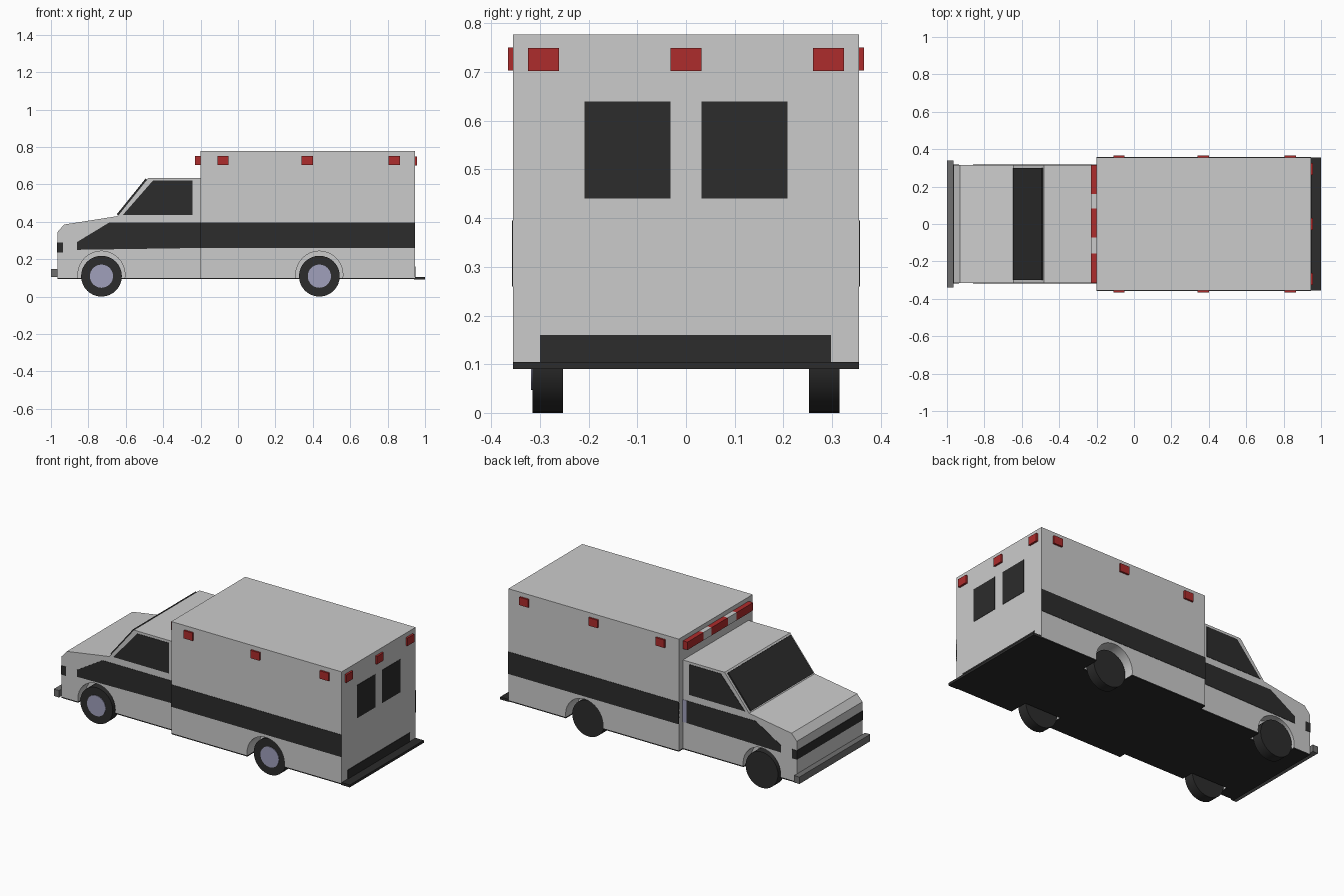
import bpy, bmesh
from math import pi
from mathutils import Matrix

if "Cube" in bpy.data.objects:
    bpy.data.objects.remove(bpy.data.objects["Cube"])


def material(name, r, g, b):
    m = bpy.data.materials.new(name)
    m.diffuse_color = (r, g, b, 1)
    m.use_nodes = True
    m.node_tree.nodes["Principled BSDF"].inputs["Base Color"].default_value = m.diffuse_color
    return m


DARK = material("dark", 0.025, 0.025, 0.025)
RED = material("red", 0.42, 0.025, 0.025)
HUB = material("hub_blue_grey", 0.35, 0.35, 0.5)
WHITE = material("white", 0.8, 0.8, 0.8)
TRIM = material("trim_grey", 0.16, 0.16, 0.16)


def finish(name, bm, mat=None):
    bmesh.ops.recalc_face_normals(bm, faces=bm.faces)
    me = bpy.data.meshes.new(name)
    bm.to_mesh(me)
    bm.free()
    ob = bpy.data.objects.new(name, me)
    bpy.context.collection.objects.link(ob)
    if mat:
        me.materials.append(mat)
    return ob


def prism(name, pts, y0, y1, mat=None):
    """Side profile in x,z extruded from y0 to y1."""
    bm = bmesh.new()
    face = bm.faces.new([bm.verts.new((x, y0, z)) for x, z in pts])
    new = bmesh.ops.extrude_face_region(bm, geom=[face])["geom"]
    verts = [v for v in new if isinstance(v, bmesh.types.BMVert)]
    bmesh.ops.translate(bm, verts=verts, vec=(0, y1 - y0, 0))
    return finish(name, bm, mat)


def box(name, x0, x1, y0, y1, z0, z1, mat=None):
    return prism(name, [(x0, z0), (x1, z0), (x1, z1), (x0, z1)], y0, y1, mat)


def disc(name, x, z, r, y0, y1, mat=None, sides=32):
    bm = bmesh.new()
    m = Matrix.Translation((x, (y0 + y1) / 2, z)) @ Matrix.Rotation(pi / 2, 4, 'X')
    bmesh.ops.create_cone(bm, cap_ends=True, segments=sides, radius1=r, radius2=r,
                          depth=abs(y1 - y0), matrix=m)
    ob = finish(name, bm, mat)
    bpy.context.view_layer.objects.active = ob
    ob.select_set(True)
    bpy.ops.object.shade_smooth_by_angle(angle=0.6)
    ob.select_set(False)
    return ob


# Main bodies and dark underside
cab = prism("cab", [(-0.965, 0.1), (-0.965, 0.345), (-0.93, 0.385), (-0.645, 0.43),
                    (-0.48, 0.635), (-0.2, 0.635), (-0.2, 0.1)], -0.315, 0.315)
rear = box("rear_box", -0.2, 0.945, -0.355, 0.355, 0.1, 0.777)
cab_floor = box("cab_floor", -0.965, -0.2, -0.315, 0.315, 0.093, 0.1, DARK)
rear_floor = box("rear_floor", -0.2, 0.945, -0.355, 0.355, 0.093, 0.1, DARK)

# Wheels, with wells cut out of the bodies
for label, wx, parts in (("front", -0.73, (cab, cab_floor)),
                         ("rear", 0.435, (rear, rear_floor))):
    for side, s in (("right", -1), ("left", 1)):
        well = disc(f"{label}_{side}_well_cutter", wx, 0.117, 0.126, s * 0.24, s * 0.4)
        well.hide_render = True
        well.hide_viewport = True
        for part in parts:
            mod = part.modifiers.new("wheel_well", 'BOOLEAN')
            mod.object = well
            mod.operation = 'DIFFERENCE'
            mod.solver = 'EXACT'
        disc(f"{label}_{side}_tyre", wx, 0.109, 0.109, s * 0.253, s * 0.315, DARK)
    disc(f"{label}_hub", wx, 0.109, 0.062, -0.31, -0.318, HUB)

# Side stripes, side windows and side lights
for side, s in (("right", -1), ("left", 1)):
    end = -0.2 if s < 0 else -0.225
    prism(f"{side}_cab_stripe", [(-0.86, 0.25), (-0.86, 0.292), (-0.69, 0.395),
                                 (end, 0.395), (end, 0.26)], s * 0.31, s * 0.317, DARK)
    box(f"{side}_box_stripe", -0.2, 0.945, s * 0.35, s * 0.357, 0.26, 0.395, DARK)
    prism(f"{side}_window", [(-0.617, 0.435), (-0.455, 0.62), (-0.243, 0.62),
                             (-0.243, 0.435)], s * 0.31, s * 0.317, DARK)
    for i, x in enumerate((-0.08, 0.37, 0.835)):
        box(f"{side}_side_light_{i}", x - 0.03, x + 0.03, s * 0.35, s * 0.366,
            0.703, 0.751, RED)
box("left_stripe_end", -0.225, -0.2, 0.31, 0.317, 0.26, 0.395, HUB)

# Windscreen
prism("windscreen", [(-0.641, 0.435), (-0.487, 0.626), (-0.494, 0.631), (-0.648, 0.44)],
      -0.3, 0.3, DARK)

# Front end
box("grille_band", -0.968, -0.935, -0.317, 0.317, 0.235, 0.29, DARK)
box("front_bumper", -1.0, -0.965, -0.34, 0.34, 0.105, 0.147, TRIM)

# Light bar above the cab
bar = (-0.315, -0.158, -0.073, 0.083, 0.16, 0.315)
for i in range(5):
    box(f"light_bar_{i}", -0.23, -0.2, bar[i], bar[i + 1], 0.703, 0.751,
        WHITE if i % 2 else RED)

# Rear doors, lights and step
for side, s in (("right", -1), ("left", 1)):
    box(f"{side}_rear_window", 0.94, 0.947, s * 0.032, s * 0.208, 0.44, 0.64, DARK)
for i, y in enumerate((-0.293, 0, 0.293)):
    box(f"rear_light_{i}", 0.94, 0.957, y - 0.032, y + 0.032, 0.702, 0.75, RED)
box("rear_kick_plate", 0.94, 0.948, -0.3, 0.298, 0.1, 0.16, DARK)
box("rear_step", 0.94, 1.0, -0.355, 0.355, 0.09, 0.105, DARK)
